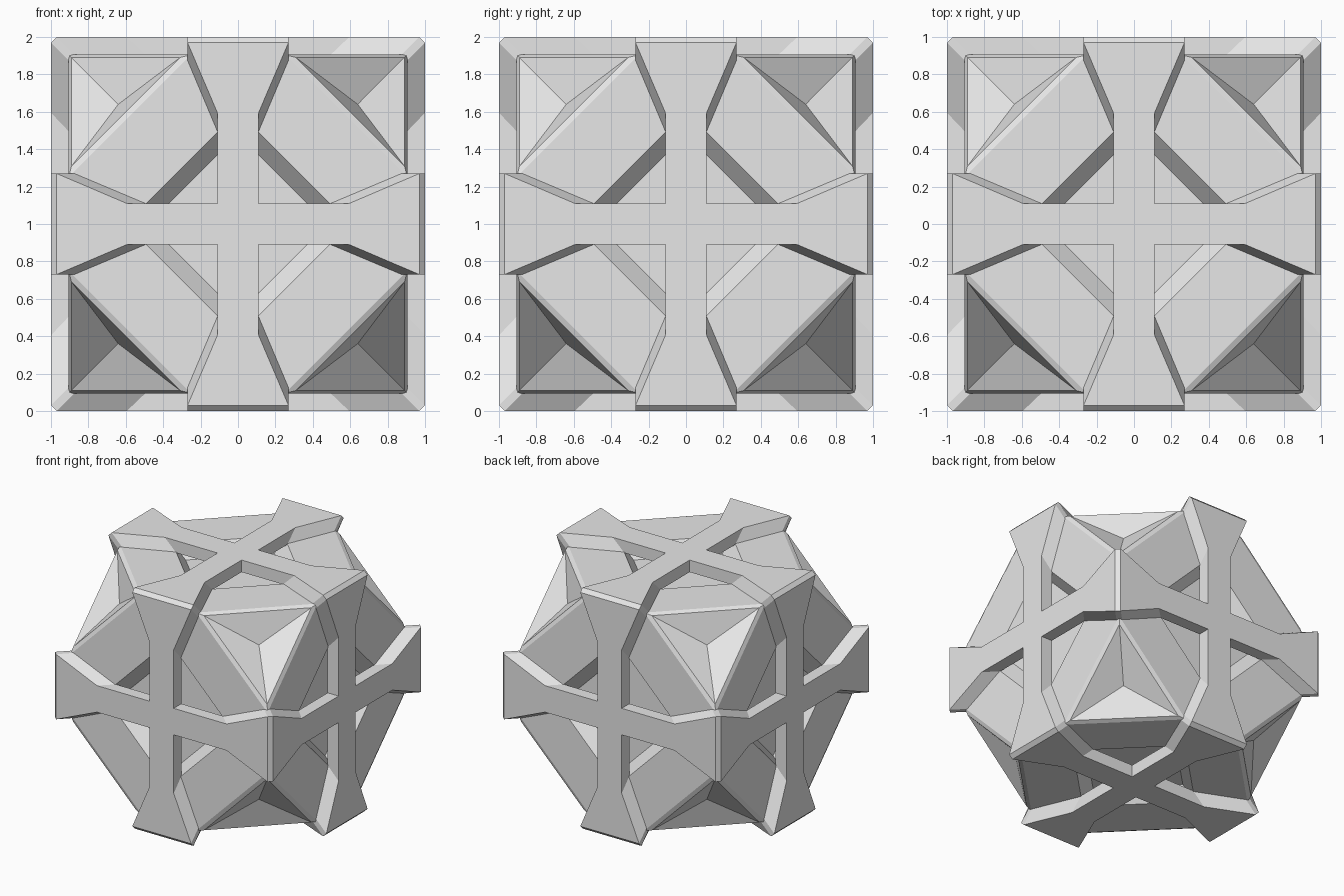
import bpy
import bmesh
from math import radians
from itertools import product
from mathutils import Matrix, Vector

if "Cube" in bpy.data.objects:
    bpy.data.objects.remove(bpy.data.objects["Cube"], do_unlink=True)

grey = bpy.data.materials.new("plain grey")
grey.use_nodes = True
grey.diffuse_color = (0.8, 0.8, 0.8, 1)
grey.node_tree.nodes["Principled BSDF"].inputs["Base Color"].default_value = (0.8, 0.8, 0.8, 1)

# Turns that carry the top side onto each of the six sides
SIDES = [Matrix.Rotation(radians(a), 3, "X") for a in (0, 90, 180, 270)]
SIDES += [Matrix.Rotation(radians(a), 3, "Y") for a in (90, -90)]
QUARTERS = [Matrix.Rotation(radians(a), 3, "Z") for a in (0, 90, 180, 270)]


def add_face(bm, points, turn=Matrix.Identity(3)):
    return bm.faces.new([bm.verts.new(turn @ Vector(p)) for p in points])


def finish(bm, name):
    bmesh.ops.remove_doubles(bm, verts=bm.verts, dist=0.0005)
    bmesh.ops.recalc_face_normals(bm, faces=bm.faces)
    mesh = bpy.data.meshes.new(name)
    bm.to_mesh(mesh)
    bm.free()
    mesh.materials.append(grey)
    obj = bpy.data.objects.new(name, mesh)
    obj.location.z = 1
    bpy.context.collection.objects.link(obj)


# Cage: flared crosses on six sides, joined over bevelled edges
BAR, FLARE = 0.11, 0.27


def cross_corner(height, start, end):
    """One quadrant of the cross outline, from the x arm to the y arm."""
    half = [(end, FLARE), (start, BAR), (BAR, BAR)]
    outline = half + [(y, x) for x, y in reversed(half[:2])]
    return [Vector((x, y, height)) for x, y in outline]


outer = cross_corner(1.0, 0.595, 0.97)
inner = cross_corner(0.9, 0.49, 0.87)
cage = bmesh.new()
for side in SIDES:
    for layer in (outer, inner):
        add_face(cage, [q @ p for q in QUARTERS for p in layer], side)
    for q in QUARTERS:
        for i in range(len(outer) - 1):
            add_face(cage, [outer[i], outer[i + 1], inner[i + 1], inner[i]], side @ q)

# Bevelled joints at the twelve edge middles
for axis, su, sv in product(range(3), (1, -1), (1, -1)):
    def place(w, u, v):
        p = Vector((0, 0, 0))
        p[axis], p[(axis + 1) % 3], p[(axis + 2) % 3] = w, u * su, v * sv
        return p

    def strip(w, top, end):
        return [place(w, top, end), place(w, end, top)]

    rims = [(strip(w, 1.0, 0.97), strip(w, 0.9, 0.87)) for w in (FLARE, -FLARE)]
    for k in (0, 1):
        add_face(cage, rims[0][k] + rims[1][k][::-1])
    for out, inn in rims:
        add_face(cage, out + inn[::-1])
finish(cage, "outer_cage")

# Core: truncated cube with a sunken diamond on each side
A, TIP = 0.905, 0.25
WIDE, NARROW, FLOOR = 0.60, 0.48, 0.80
core = bmesh.new()
for side in SIDES:
    for q in QUARTERS:
        turn = side @ q
        add_face(core, [(WIDE, 0, A), (A, TIP, A), (TIP, A, A), (0, WIDE, A)], turn)
        add_face(core, [(WIDE, 0, A), (A, -TIP, A), (A, TIP, A)], turn)
        add_face(core, [(WIDE, 0, A), (0, WIDE, A), (0, NARROW, FLOOR), (NARROW, 0, FLOOR)], turn)
    add_face(core, [q @ Vector((NARROW, 0, FLOOR)) for q in QUARTERS], side)

# Corners: bevelled triangular rims around sunken pyramids
RIM, RIM_TIP, APEX = 0.89, 0.31, 0.64


def corner_points(wide, tip):
    return [Vector([tip if i == k else wide for i in range(3)]) for k in range(3)]


edge, rim = corner_points(A, TIP), corner_points(RIM, RIM_TIP)
for signs in product((1, -1), repeat=3):
    mirror = Matrix.Diagonal(signs)
    for k in range(3):
        n = (k + 1) % 3
        add_face(core, [edge[k], edge[n], rim[n], rim[k]], mirror)
        add_face(core, [rim[k], rim[n], (APEX, APEX, APEX)], mirror)
finish(core, "inner_core")
